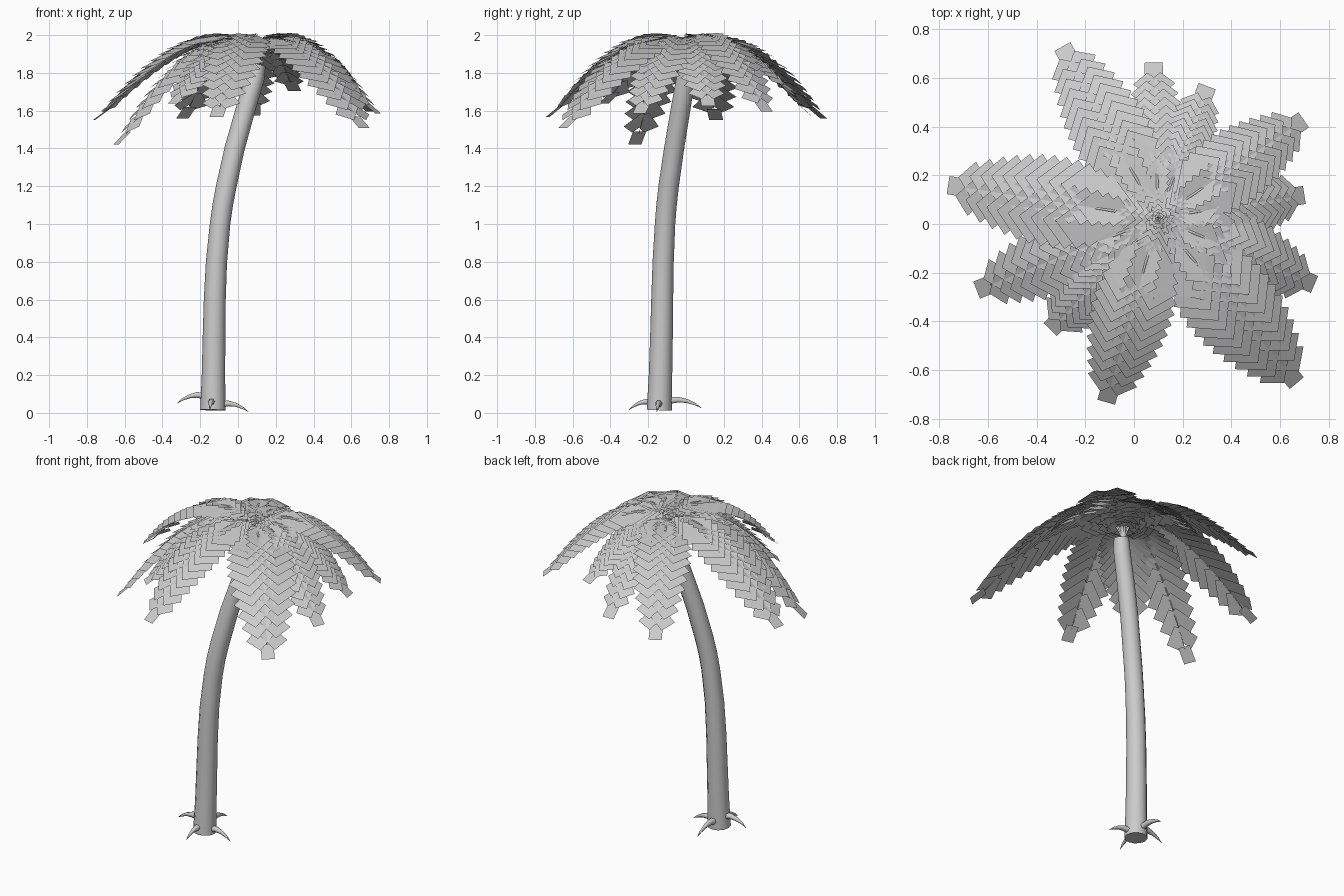
import bpy
import bmesh
import math
from mathutils import Vector

cube = bpy.data.objects.get("Cube")
if cube:
    bpy.data.objects.remove(cube, do_unlink=True)

# One plain grey for the whole tree
grey = bpy.data.materials.new("plain_grey")
grey.use_nodes = True
COLOUR = (0.6, 0.6, 0.6, 1)
grey.diffuse_color = COLOUR
grey.node_tree.nodes["Principled BSDF"].inputs["Base Color"].default_value = COLOUR

UP = Vector((0, 0, 1))
CROWN = Vector((0.10, 0.025, 1.80))


def finish(bm, name, smooth=True):
    mesh = bpy.data.meshes.new(name)
    bm.to_mesh(mesh)
    bm.free()
    mesh.materials.append(grey)
    for poly in mesh.polygons:
        poly.use_smooth = smooth and len(poly.vertices) == 4
    obj = bpy.data.objects.new(name, mesh)
    bpy.context.collection.objects.link(obj)


def tube(bm, path, radii, sides):
    """Sweep a ring along a path, with a cap on each end."""
    rings = []
    for i, point in enumerate(path):
        along = (path[min(i + 1, len(path) - 1)] - path[max(i - 1, 0)]).normalized()
        ref = Vector((0, 1, 0)) if abs(along.z) > 0.8 else UP
        u = along.cross(ref).normalized()
        v = u.cross(along)
        angles = [math.tau * k / sides for k in range(sides)]
        rings.append([bm.verts.new(point + radii[i] * (u * math.cos(a) + v * math.sin(a)))
                      for a in angles])
    for low, high in zip(rings, rings[1:]):
        for k in range(sides):
            n = (k + 1) % sides
            bm.faces.new((low[k], low[n], high[n], high[k]))
    bm.faces.new(rings[0][::-1])
    bm.faces.new(rings[-1])


def bezier(points, t):
    while len(points) > 1:
        points = [a.lerp(b, t) for a, b in zip(points, points[1:])]
    return points[0]


def card(bm, start, along, across, length, width):
    """Flat rectangular leaf."""
    side = across * width / 2
    end = start + along * length
    bm.faces.new([bm.verts.new(p) for p in
                  (start - side, start + side, end + side, end - side)])


# Leaning trunk
trunk_line = [Vector(p) for p in (
    (-.133, -.141, .015), (-.13, -.135, .2), (-.127, -.13, .4), (-.123, -.126, .6),
    (-.114, -.121, .8), (-.095, -.111, 1.0), (-.081, -.103, 1.1), (-.062, -.092, 1.2),
    (-.018, -.063, 1.4), (.038, -.03, 1.6), (.092, .0, 1.78), (.102, .01, 1.84))]
bm = bmesh.new()
tube(bm, trunk_line,
     [.067, .062, .06, .058, .056, .054, .054, .054, .053, .052, .05, .044], 12)
finish(bm, "trunk")

# Four tapering roots: angle, reach, lift
bm = bmesh.new()
for angle, reach, lift in ((-5, .19, 0), (90, .22, .02), (180, .187, .045), (265, .165, .01)):
    out = Vector((math.cos(math.radians(angle)), math.sin(math.radians(angle)), 0))
    base = Vector((-.135, -.138, lift))
    path = [base + out * reach * f + UP * h for f, h in
            ((.2, .045), (.45, .05), (.65, .043), (.85, .026), (1, .006))]
    tube(bm, path, [.021, .017, .012, .007, .001], 6)
finish(bm, "roots")

# Fronds: tip x, tip y, tip height, leaf spread, drop of the arch
FRONDS = (
    (-.295, .73, 1.58, .95, .025), (.08, .67, 1.60, .65, .03), (.30, .565, 1.72, .6, .05),
    (.70, .43, 1.62, .9, 0), (.705, .12, 1.65, .85, .02), (.745, -.25, 1.61, .9, .02),
    (.67, -.655, 1.53, 1.2, .02), (-.115, -.735, 1.59, .98, 0), (-.345, -.435, 1.66, .95, .04),
    (-.655, -.275, 1.45, .9, .02), (-.765, .16, 1.57, 1.12, 0))
PAIRS = 16
stems, leaves = bmesh.new(), bmesh.new()
for x, y, z, spread, drop in FRONDS:
    flat = Vector((x - CROWN.x, y - CROWN.y, 0))
    out = flat.normalized()
    reach = flat.length - .07
    across = UP.cross(out)
    arch = [CROWN, CROWN + out * reach * .04 + UP * (.32 - drop),
            CROWN + out * reach * .48 + UP * (.25 - drop),
            CROWN + out * reach + UP * (z + .03 - CROWN.z)]

    def lie(t):
        """Leaf heading: flatter than the stem, always falling outwards."""
        step = bezier(arch, t + .01) - bezier(arch, t - .01)
        slope = step.z / step.dot(out)
        return (out + UP * min(slope * .7, -.1)).normalized()

    path = [bezier(arch, i / 14) for i in range(15)]
    tube(stems, path, [.009 - .007 * i / 14 for i in range(15)], 5)

    # Mirrored leaf pairs, widest near the middle of the frond
    for i in range(PAIRS):
        t = .16 + .79 * i / (PAIRS - 1)
        ahead = lie(t)
        swell = math.sin(math.pi * (t - .14) / .95)
        length = .06 + .16 * swell * spread
        width = .055 + .09 * swell * spread
        for side in (-1, 1):
            lateral = (across * side - UP * .2).normalized()
            along = (ahead + lateral).normalized()
            cross = (ahead - lateral).normalized()
            card(leaves, bezier(arch, t) - along * width * .25, along, cross, length, width)

    # Single leaf on the end
    ahead = lie(.99)
    card(leaves, path[-1] - ahead * .015, ahead, across, .1, .075)
finish(stems, "frond_stems")
finish(leaves, "frond_leaves", smooth=False)
